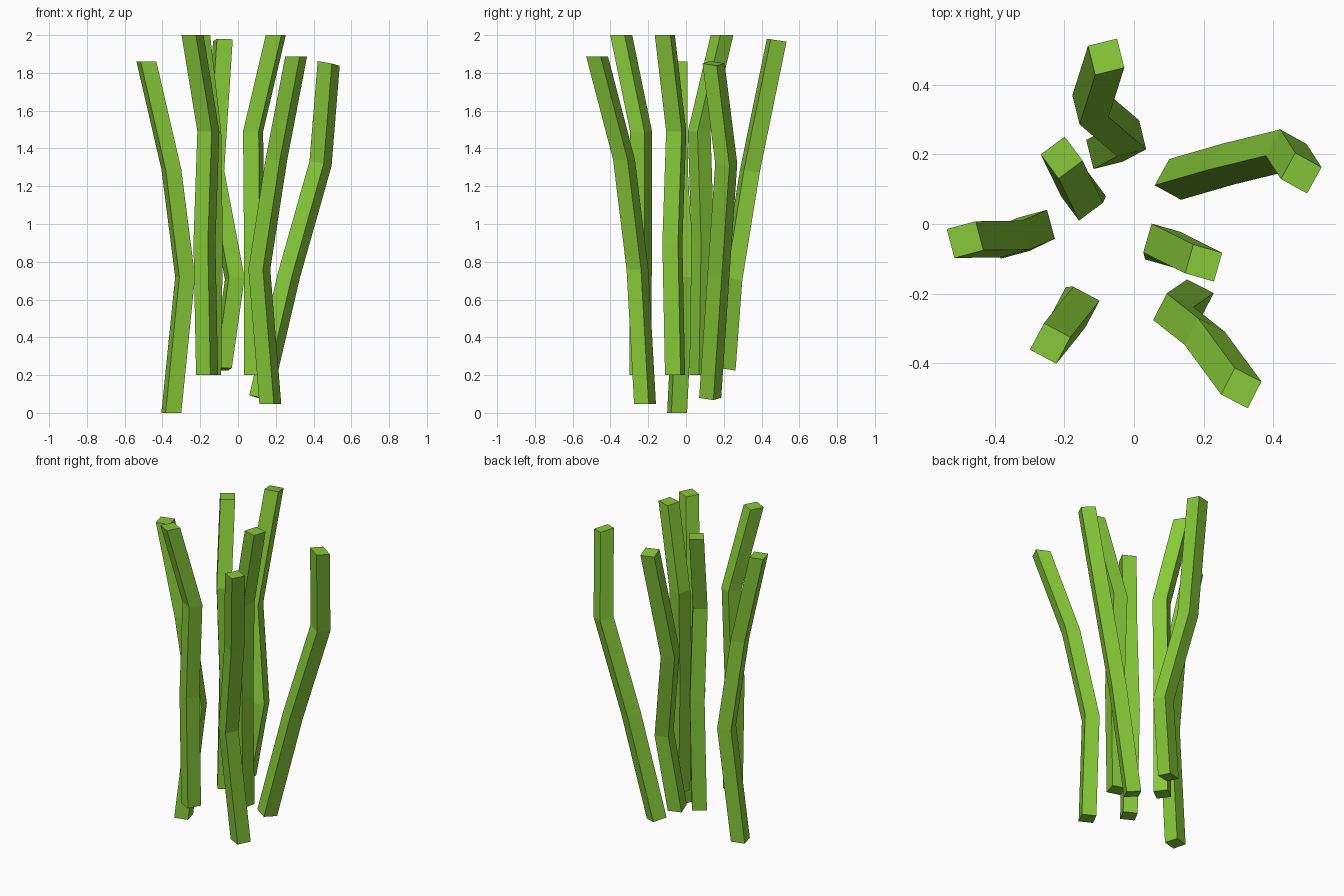
import bpy, bmesh
from math import radians, cos, sin
from mathutils import Vector, Matrix

if "Cube" in bpy.data.objects:
    bpy.data.objects.remove(bpy.data.objects["Cube"])

SIDE = 0.086  # width of the square stalk section

green = bpy.data.materials.new("stalk_green")
green.diffuse_color = (0.24, 0.58, 0.04, 1)
green.use_nodes = True
green.node_tree.nodes["Principled BSDF"].inputs["Base Color"].default_value = green.diffuse_color


def stalk(name, path, yaw, slope=(0, 0)):
    """Square section swept along path; slope tips every ring in x and y."""
    bm = bmesh.new()
    r = SIDE / 2 ** 0.5
    rings = []
    for x, y, z in path:
        ring = []
        for k in range(4):
            a = radians(yaw + 45 + 90 * k)
            dx, dy = r * cos(a), r * sin(a)
            ring.append(bm.verts.new((x + dx, y + dy, z + slope[0] * dx + slope[1] * dy)))
        rings.append(ring)
    for lo, hi in zip(rings, rings[1:]):
        for k in range(4):
            n = (k + 1) % 4
            bm.faces.new((lo[k], lo[n], hi[n], hi[k]))
    bm.faces.new(rings[0][::-1])
    bm.faces.new(rings[-1])
    mesh = bpy.data.meshes.new(name)
    bm.to_mesh(mesh)
    bm.free()
    mesh.materials.append(green)
    bpy.context.collection.objects.link(bpy.data.objects.new(name, mesh))


# Short stalks: one shape turned around its upper bend
bend = [(0.005, -0.006, 0.2), (0.005, -0.02, 0.9), (0, 0, 1.49), (0.12, -0.06, 2.0)]
for name, x, y, turn in (("short_stalk_right", 0.08, -0.052, 0),
                         ("short_stalk_front", -0.157, -0.238, -102),
                         ("short_stalk_back", -0.149, 0.07, 142.5)):
    rot = Matrix.Rotation(radians(turn), 3, 'Z')
    stalk(name, [rot @ Vector(p) + Vector((x, y, 0)) for p in bend], turn - 16)

# Long stalks, each with its own lean
stalk("long_stalk_left", [(-0.353, -0.047, 0), (-0.28, -0.012, 0.72),
                          (-0.353, -0.043, 1.29), (-0.485, -0.045, 1.86)], 15)
stalk("long_stalk_front", [(0.171, -0.217, 0.048), (0.113, -0.257, 0.76),
                           (0.203, -0.328, 1.34), (0.308, -0.471, 1.888)], -27)
stalk("long_stalk_right", [(0.118, 0.128, 0.08), (0.27, 0.172, 0.73),
                           (0.437, 0.213, 1.32), (0.48, 0.146, 1.85)], -29, (-0.2, -0.05))
stalk("long_stalk_back", [(-0.085, 0.21, 0.232), (-0.017, 0.246, 0.71),
                          (-0.125, 0.338, 1.28), (-0.08, 0.48, 1.973)], 14, (0, -0.15))
